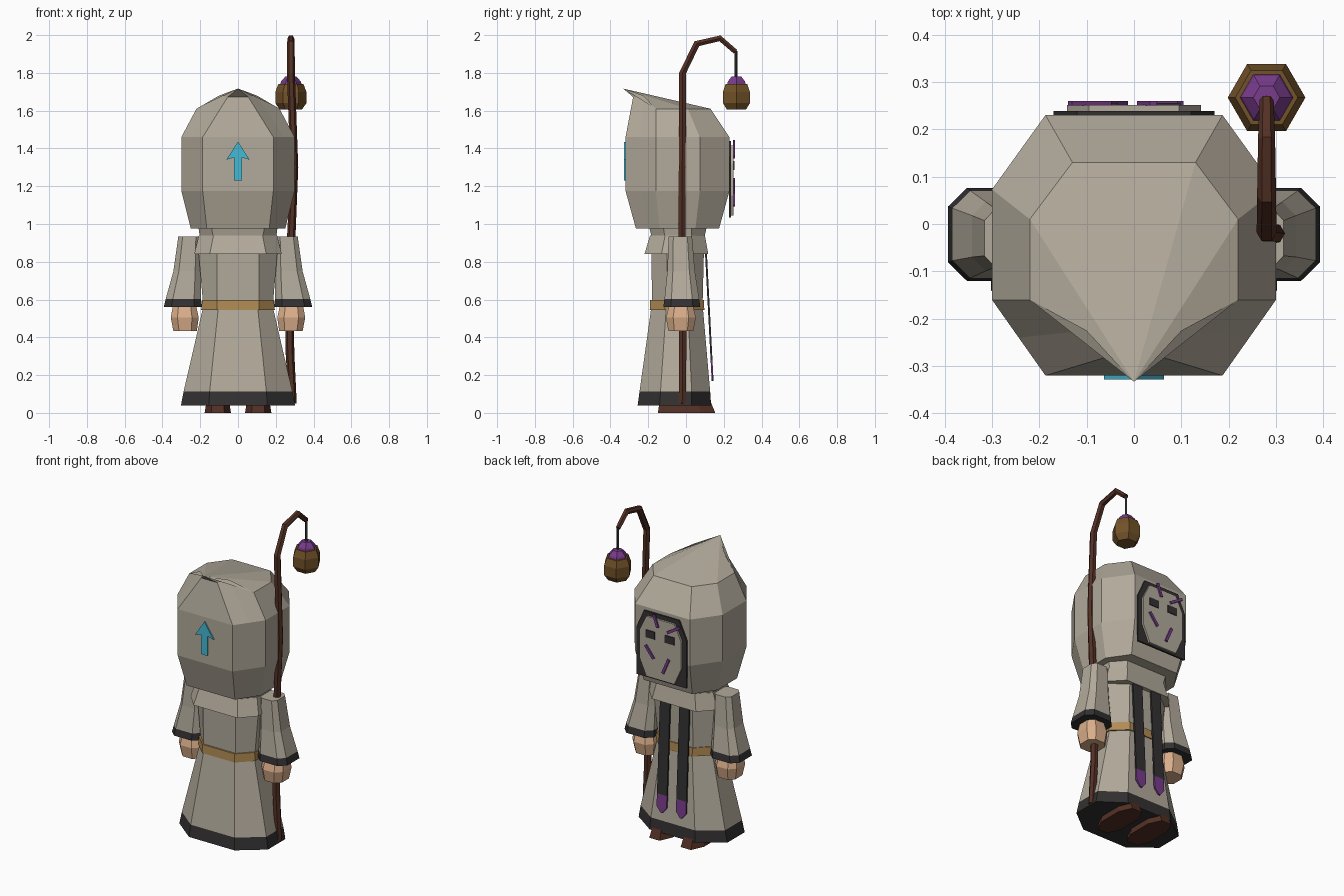
import bpy, bmesh, math
from mathutils import Vector

if "Cube" in bpy.data.objects:
    bpy.data.objects.remove(bpy.data.objects["Cube"])


def mat(name, r, g, b):
    m = bpy.data.materials.new(name)
    m.diffuse_color = (r, g, b, 1)
    m.use_nodes = True
    m.node_tree.nodes["Principled BSDF"].inputs["Base Color"].default_value = m.diffuse_color
    return m


CLOTH = mat("grey cloth", .445, .402, .328)
DARK = mat("dark trim", .033, .030, .030)
WOOD = mat("dark wood", .088, .030, .018)
BRASS = mat("lantern brown", .17, .085, .022)
PURPLE = mat("purple", .19, .045, .26)
SKIN = mat("skin", .71, .43, .26)
BELT = mat("tan belt", .44, .26, .089)
CYAN = mat("cyan", .06, .48, .66)


def finish(bm, name, mats):
    bmesh.ops.recalc_face_normals(bm, faces=bm.faces)
    me = bpy.data.meshes.new(name)
    bm.to_mesh(me)
    bm.free()
    for m in mats:
        me.materials.append(m)
    ob = bpy.data.objects.new(name, me)
    bpy.context.collection.objects.link(ob)
    return ob


def loft(name, rings, mats, bands=None, tip=None):
    """Skin stacked rings; bands gives the material index per band."""
    bm = bmesh.new()
    rows = [[bm.verts.new(p) for p in r] for r in rings]
    bands = bands or [0] * len(rings)
    n = len(rows[0])
    for k, (a, b) in enumerate(zip(rows, rows[1:])):
        for i in range(n):
            j = (i + 1) % n
            bm.faces.new((a[i], a[j], b[j], b[i])).material_index = bands[k]
    bm.faces.new(rows[0]).material_index = bands[0]
    if tip:
        t = bm.verts.new(tip)
        for i in range(n):
            bm.faces.new((rows[-1][i], rows[-1][(i + 1) % n], t))
    else:
        bm.faces.new(rows[-1]).material_index = bands[len(rows) - 2]
    return finish(bm, name, mats)


def octagon(z, hx, y0, y1, flat, s0, s1, cx=0):
    """Octagon: half width hx, front/back y, half width of front face, side face y range."""
    half = [(flat, y0), (hx, s0), (hx, s1), (flat, y1)]
    pts = half + [(-x, y) for x, y in reversed(half)]
    return [(cx + x, y, z) for x, y in pts]


def even_oct(z, cx, cy, hx, hy, f=.52):
    return octagon(z, hx, cy - hy, cy + hy, hx * f, cy - hy * f, cy + hy * f, cx)


def polygon_ring(z, cx, cy, r, n=6):
    return [(cx + r * math.cos(2 * math.pi * i / n), cy + r * math.sin(2 * math.pi * i / n), z)
            for i in range(n)]


def plate(name, pts, y0, y1, m):
    """Flat x-z outline given thickness along y."""
    return loft(name, [[(x, y0, z) for x, z in pts], [(x, y1, z) for x, z in pts]], [m])


def sym(half):
    return half + [(-x, z) for x, z in reversed(half) if x > 0]


def tube(name, path, radii, m, n=6):
    rings = []
    pts = [Vector(p) for p in path]
    for i, p in enumerate(pts):
        d = (pts[min(i + 1, len(pts) - 1)] - pts[max(i - 1, 0)]).normalized()
        u = Vector((1, 0, 0))
        u = (u - d * u.dot(d)).normalized()
        v = d.cross(u)
        rings.append([p + radii[i] * (u * math.cos(a) + v * math.sin(a))
                      for a in [2 * math.pi * k / n for k in range(n)]])
    return loft(name, rings, [m])


# Hood: ten-point rings (front diagonal split once), closing in a forward tip
def hood_ring(z, hx, y0, y1, flat, s0, s1):
    half = [(flat, y0, z), ((flat + hx) / 2, (y0 + s0) / 2, z), (hx, s0, z), (hx, s1, z), (flat, y1, z)]
    return half + [(-x, y, q) for x, y, q in reversed(half)]


crown = [(.055, -.28, 1.672), (.10, -.225, 1.68), (.22, -.16, 1.61), (.22, .01, 1.61), (.13, .13, 1.61)]
crown += [(-x, y, z) for x, y, z in reversed(crown)]
loft("hood", [hood_ring(.975, .25, -.265, .175, .165, -.14, .05),
              hood_ring(1.175, .30, -.32, .23, .187, -.16, .073),
              hood_ring(1.46, .30, -.32, .23, .187, -.16, .073), crown],
     [CLOTH], tip=(0, -.333, 1.717))

# Neck, collar and body
loft("neck", [octagon(.92, .20, -.18, .095, .13, -.11, .03),
              octagon(.985, .21, -.195, .11, .14, -.12, .03)], [CLOTH])
loft("collar", [octagon(.84, .232, -.22, .118, .15, -.13, .03),
                octagon(.94, .207, -.19, .10, .13, -.11, .03)], [CLOTH])
loft("torso", [octagon(.58, .185, -.18, .088, .11, -.10, .01),
               octagon(.86, .21, -.183, .095, .11, -.10, .02)], [CLOTH])
loft("belt", [octagon(.545, .195, -.192, .097, .11, -.11, .015),
              octagon(.597, .19, -.19, .095, .11, -.11, .015)], [BELT])
loft("skirt", [octagon(.04, .302, -.256, .133, .155, -.14, .03),
               octagon(.113, .288, -.246, .128, .15, -.135, .03),
               octagon(.55, .187, -.185, .09, .105, -.105, .01)], [CLOTH, DARK], [1, 0])

# Sleeves, hands and feet on both sides
for s, side in ((-1, "left"), (1, "right")):
    loft("sleeve_" + side, [even_oct(.56, s * .293, -.022, .1, .098, .6),
                            even_oct(.602, s * .289, -.022, .094, .092, .6),
                            even_oct(.75, s * .27, -.026, .072, .073, .6),
                            even_oct(.935, s * .258, -.03, .058, .062, .6)],
         [CLOTH, DARK], [1, 0, 0])
    loft("hand_" + side, [even_oct(.433, s * .28, -.027, .062, .066),
                          even_oct(.505, s * .282, -.027, .074, .079),
                          even_oct(.565, s * .283, -.027, .062, .064)], [SKIN])
    loft("foot_" + side, [even_oct(0, s * .107, .003, .07, .152, .5),
                          even_oct(.06, s * .107, -.005, .06, .135, .5)], [WOOD])
    # Hanging sash with a pointed purple end, leaning out down the back
    c, w, t = s * .066, .034, .01

    def sash(z, dx=w):
        y = .105 + (.86 - z) * .052
        return [(c - dx, y - t / 2, z), (c + dx, y - t / 2, z), (c + dx, y + t / 2, z), (c - dx, y + t / 2, z)]
    loft("sash_" + side, [sash(.28), sash(.87)], [DARK])
    loft("sash_tip_" + side, [sash(.17, .006), sash(.205), sash(.285)], [PURPLE])

# Arrow on the front of the hood
plate("arrow", sym([(0, 1.435), (.063, 1.34), (.021, 1.352), (.021, 1.23)]), -.328, -.319, CYAN)

# Mask on the back of the hood
plate("mask_border", sym([(.12, 1.44), (.17, 1.33), (.17, 1.035)]), .228, .239, DARK)
plate("mask", sym([(.095, 1.415), (.142, 1.32), (.142, 1.15), (.095, 1.045)]), .238, .251, CLOTH)
for s in (-1, 1):
    plate("eye_plate", [(s * .066 + a * .032, 1.31 + b * .023)
                        for a, b in ((-1, -1), (1, -1), (1, 1), (-1, 1))], .25, .256, DARK)
for (x0, z0), (x1, z1) in (((.041, 1.443), (.014, 1.366)), ((-.052, 1.353), (-.135, 1.405)),
                           ((.098, 1.239), (.042, 1.167)), ((-.06, 1.188), (-.02, 1.095))):
    d = Vector((x1 - x0, z1 - z0)).normalized() * .008
    plate("mask_mark", [(x0 - d.y, z0 + d.x), (x0 + d.y, z0 - d.x),
                        (x1 + d.y, z1 - d.x), (x1 - d.y, z1 + d.x)], .25, .26, PURPLE)

# Crooked staff with hanging lantern
tube("staff", [(.29, -.02, .05), (.275, -.018, .32), (.272, -.018, .7), (.285, -.022, 1.0),
               (.298, -.02, 1.3), (.28, -.018, 1.8), (.28, .058, 1.955), (.28, .18, 1.983), (.28, .262, 1.912)],
     [.021, .023, .023, .022, .021, .021, .02, .018, .015], WOOD)
tube("lantern_cord", [(.28, .264, 1.915), (.28, .264, 1.77)], [.008, .008], DARK, 4)
loft("lantern", [polygon_ring(z, .28, .267, r) for z, r in
                 ((1.605, .058), (1.64, .082), (1.70, .082), (1.742, .066))], [BRASS])
loft("lantern_cap", [polygon_ring(z, .28, .267, r) for z, r in
                     ((1.735, .058), (1.755, .052), (1.782, .028))], [PURPLE])
